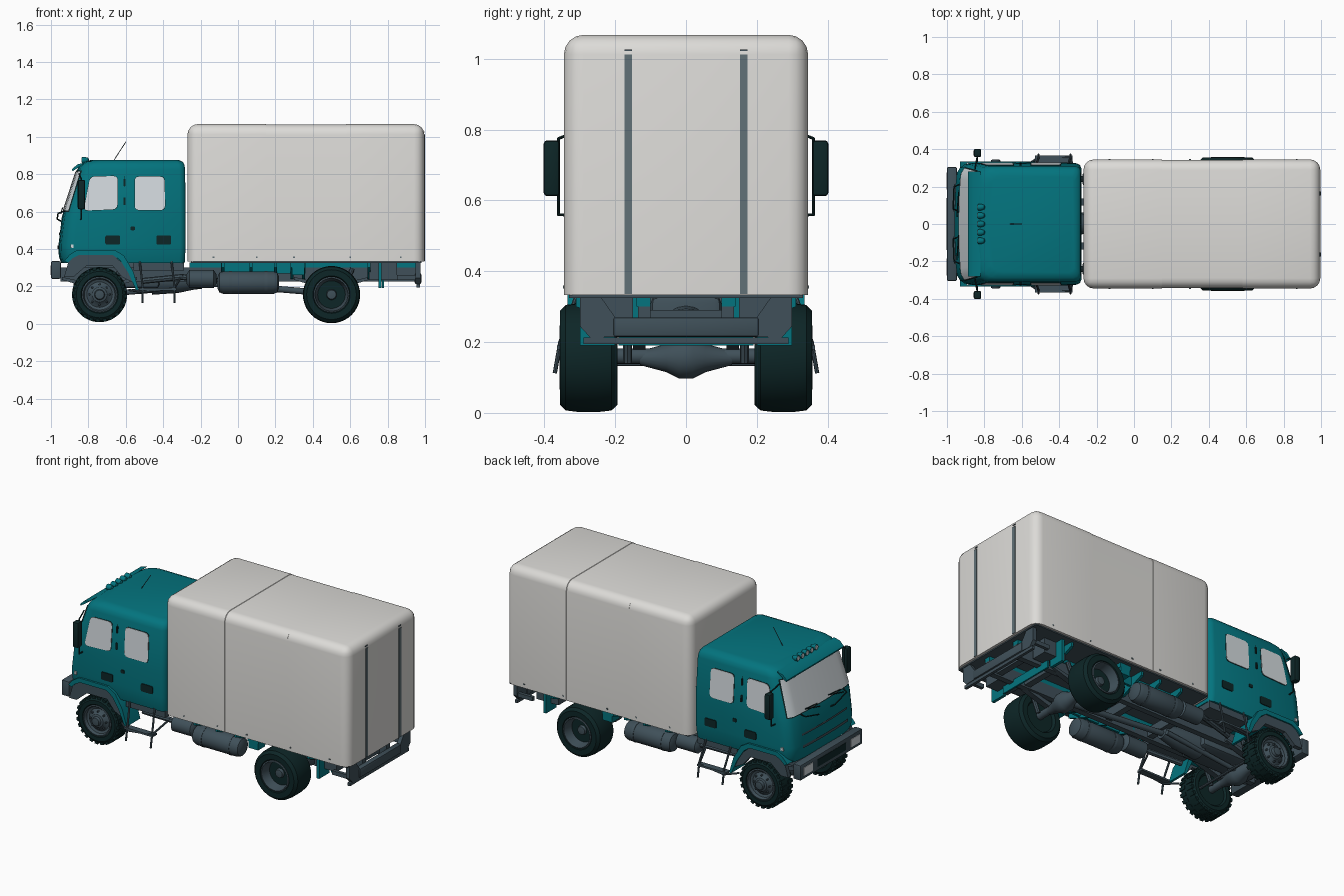
import bpy, bmesh, math
from mathutils import Matrix, Vector

if "Cube" in bpy.data.objects:
    bpy.data.objects.remove(bpy.data.objects["Cube"])

def mat(name, r, g, b):
    m = bpy.data.materials.new(name)
    m.diffuse_color = (r, g, b, 1)
    m.use_nodes = True
    m.node_tree.nodes["Principled BSDF"].inputs["Base Color"].default_value = m.diffuse_color
    return m

TEAL = mat("teal paint", 0.001, 0.175, 0.21)
GREY = mat("box light grey", 0.72, 0.71, 0.685)
SLATE = mat("slate metal", 0.05, 0.08, 0.10)
STRIP = mat("strip grey", 0.12, 0.165, 0.185)
RUBBER = mat("tyre rubber", 0.004, 0.019, 0.02)
GLASS = mat("pale glass", 0.66, 0.71, 0.74)

def finish(name, bm, m, mirror=False, angle=35):
    if mirror:
        d = bmesh.ops.duplicate(bm, geom=bm.verts[:] + bm.edges[:] + bm.faces[:])
        for v in d["geom"]:
            if isinstance(v, bmesh.types.BMVert):
                v.co.y = -v.co.y
    bmesh.ops.recalc_face_normals(bm, faces=bm.faces[:])
    me = bpy.data.meshes.new(name)
    for f in bm.faces:
        f.smooth = True
    bm.to_mesh(me)
    bm.free()
    me.set_sharp_from_angle(angle=math.radians(angle))
    me.materials.append(m)
    ob = bpy.data.objects.new(name, me)
    bpy.context.collection.objects.link(ob)
    return ob

def block(name, x0, x1, y0, y1, z0, z1, m, mirror=False, bev=0.0):
    bm = bmesh.new()
    bmesh.ops.create_cube(bm, size=1)
    for v in bm.verts:
        v.co = Vector(((x0 + x1) / 2 + v.co.x * (x1 - x0), (y0 + y1) / 2 + v.co.y * (y1 - y0),
                       (z0 + z1) / 2 + v.co.z * (z1 - z0)))
    if bev:
        bmesh.ops.bevel(bm, geom=bm.edges[:], offset=bev, segments=2, profile=0.5, affect='EDGES')
    return finish(name, bm, m, mirror)

def prism(name, pts, a, b, m, mirror=False, axis='y'):
    """Extrude an (x,z) outline along y, or a (y,z) outline along x."""
    bm = bmesh.new()
    put = (lambda p, t: (p[0], t, p[1])) if axis == 'y' else (lambda p, t: (t, p[0], p[1]))
    lo, hi = [[bm.verts.new(put(p, t)) for p in pts] for t in (a, b)]
    bm.faces.new(lo)
    bm.faces.new(hi)
    for i in range(len(pts)):
        j = (i + 1) % len(pts)
        bm.faces.new((lo[i], lo[j], hi[j], hi[i]))
    return finish(name, bm, m, mirror)

def lathe(name, prof, c, m, axis='y', mirror=False, n=32, lugs=0):
    """Spin (radius, offset) points round an axis through c."""
    bm = bmesh.new()
    rot = Matrix.Rotation(-math.pi / 2, 4, 'X') if axis == 'y' else Matrix.Rotation(math.pi / 2, 4, 'Y')
    rings = [[bm.verts.new((r * math.cos(k * math.tau / n), r * math.sin(k * math.tau / n), h))
              for k in range(n)] for r, h in prof]
    for A, B in zip(rings, rings[1:]):
        for k in range(n):
            bm.faces.new((A[k], A[(k + 1) % n], B[(k + 1) % n], B[k]))
    bm.faces.new(rings[0])
    bm.faces.new(rings[-1])
    for k in range(lugs):  # tread blocks in two staggered rows
        for s in (-1, 1):
            M = Matrix.Rotation((k + s * 0.25) * math.tau / lugs, 4, 'Z') @ Matrix.Translation((0.139, 0, s * 0.03))
            bmesh.ops.create_cube(bm, size=1, matrix=M @ Matrix.Diagonal((0.016, 0.02, 0.044, 1)))
    bm.transform(Matrix.Translation(c) @ rot)
    return finish(name, bm, m, mirror)

def tube(name, pts, r, m, mirror=False, n=8):
    bm = bmesh.new()
    P = [Vector(p) for p in pts]
    for a, b in zip(P, P[1:]):
        d = b - a
        M = Matrix.Translation((a + b) / 2) @ d.to_track_quat('Z', 'Y').to_matrix().to_4x4()
        bmesh.ops.create_cone(bm, cap_ends=True, segments=n, radius1=r, radius2=r, depth=d.length + r, matrix=M)
    return finish(name, bm, m, mirror)

# Cargo box: rounded top and uprights, slightly recessed middle panel
bm = bmesh.new()
bmesh.ops.create_cube(bm, size=1)
for v in bm.verts:
    v.co = Vector((0.363 + v.co.x * 1.266, v.co.y * 0.69, 0.70 + v.co.z * 0.735))
up = [e for e in bm.edges if max(v.co.z for v in e.verts) > 0.5]
bmesh.ops.bevel(bm, geom=up, offset=0.055, segments=4, profile=0.5, affect='EDGES')
for x in (0.149, 0.151, 0.579, 0.581):
    bmesh.ops.bisect_plane(bm, geom=bm.verts[:] + bm.edges[:] + bm.faces[:], plane_co=(x, 0, 0), plane_no=(1, 0, 0))
for v in bm.verts:
    if 0.15 < v.co.x < 0.58:
        v.co.y *= 0.995
        v.co.z -= 0.002 if v.co.z > 0.9 else 0
finish("cargo_box", bm, GREY, angle=40)
block("box_floor", -0.25, 0.98, -0.33, 0.33, 0.325, 0.334, SLATE)
block("rear_door_strip", 0.993, 1.0, 0.152, 0.174, 0.336, 1.012, STRIP, True)
block("rear_door_tick", 0.99, 0.998, 0.153, 0.173, 1.022, 1.027, SLATE, True)
for x in (-0.13, 0.1, 0.3, 0.6, 0.87):
    block("box_catch", x - 0.005, x + 0.005, 0.335, 0.347, 0.352, 0.36, STRIP, True)

# Cab: stacked plan sections (z, front x, back x, half width)
ROWS = [(0.325, -0.945, -0.285, 0.312), (0.36, -0.958, -0.283, 0.32), (0.42, -0.96, -0.28, 0.325),
        (0.57, -0.942, -0.28, 0.325), (0.61, -0.93, -0.28, 0.324), (0.825, -0.86, -0.283, 0.31),
        (0.85, -0.845, -0.286, 0.303), (0.867, -0.82, -0.296, 0.288), (0.877, -0.78, -0.32, 0.26)]

def section(z):
    for a, b in zip(ROWS, ROWS[1:]):
        if z <= b[0]:
            t = (z - a[0]) / (b[0] - a[0])
            return [p + (q - p) * t for p, q in zip(a, b)]

def front_x(z, y, r=0.07):
    _, xf, _, hw = section(z)
    k = max(0, min(r, abs(y) - hw + r))
    return xf + 0.015 * (y / hw) ** 2 + r - math.sqrt(r * r - k * k)

bm = bmesh.new()
rings = []
for z, xf, xb, hw in ROWS:
    ys = [hw * math.sin(math.radians(a)) for a in (-90, -78, -68, -58, -40, -20, 0, 20, 40, 58, 68, 78, 90)]
    pts = [(front_x(z, y), y) for y in ys]
    pts += [(xb - 0.03, hw), (xb - 0.009, hw - 0.009), (xb, hw - 0.03)]
    pts += [(xb, 0.03 - hw), (xb - 0.009, 0.009 - hw), (xb - 0.03, -hw)]
    rings.append([bm.verts.new((x, y, z)) for x, y in pts])
for A, B in zip(rings, rings[1:]):
    for i in range(len(A)):
        j = (i + 1) % len(A)
        bm.faces.new((A[i], A[j], B[j], B[i]))
bm.faces.new(rings[0])
bm.faces.new(rings[-1])
finish("cab_shell", bm, TEAL, angle=50)

def front_patch(name, z0, z1, w0, w1, m, off=0.005):
    bm = bmesh.new()
    g = [[bm.verts.new((front_x(z0 + (z1 - z0) * j / 4, (w0 + (w1 - w0) * j / 4) * i / 10) - off,
          (w0 + (w1 - w0) * j / 4) * i / 10, z0 + (z1 - z0) * j / 4)) for i in range(-10, 11)] for j in range(5)]
    for A, B in zip(g, g[1:]):
        for i in range(20):
            bm.faces.new((A[i], A[i + 1], B[i + 1], B[i]))
    ob = finish(name, bm, m)
    if ob.data.polygons[0].normal.x > 0:
        ob.data.flip_normals()

front_patch("windscreen_seal", 0.598, 0.82, 0.304, 0.287, RUBBER, 0.003)
front_patch("windscreen", 0.605, 0.815, 0.30, 0.282, GLASS, 0.006)
front_patch("grille_upper", 0.475, 0.487, 0.22, 0.22, SLATE)
front_patch("grille_lower", 0.40, 0.418, 0.22, 0.22, SLATE)

def side_patch(name, pts, m, off, cut=0.025):
    bm = bmesh.new()
    out = []
    n = len(pts)
    for i in range(n):  # rounded corners
        p, a, b = Vector(pts[i]), Vector(pts[i - 1]), Vector(pts[(i + 1) % n])
        s, e = p + (a - p).normalized() * cut, p + (b - p).normalized() * cut
        out += [s.lerp(p, t).lerp(p.lerp(e, t), t) for t in (0, 0.33, 0.67, 1)]
    f = bm.faces.new([bm.verts.new((p.x, section(p.y)[3] + off, p.y)) for p in out])
    r = bmesh.ops.extrude_face_region(bm, geom=[f])
    for v in r["geom"]:
        if isinstance(v, bmesh.types.BMVert):
            v.co.y -= 0.007
    finish(name, bm, m, True)

W1 = [(-0.825, 0.605), (-0.645, 0.613), (-0.643, 0.79), (-0.79, 0.787)]
W2 = [(-0.552, 0.608), (-0.39, 0.608), (-0.393, 0.787), (-0.552, 0.787)]
for nm, w in (("front_side_window", W1), ("rear_side_window", W2)):
    c = sum((Vector(p) for p in w), Vector((0, 0))) / 4
    side_patch(nm + "_seal", [c + (Vector(p) - c) * 1.025 for p in w], RUBBER, 0.002)
    side_patch(nm, w, GLASS, 0.004)
for x in (-0.71, -0.437):
    side_patch("door_handle", [(x, 0.424), (x + 0.08, 0.424), (x + 0.08, 0.472), (x, 0.472)], RUBBER, 0.005, 0.01)
for z in (0.635, 0.735):
    side_patch("pillar_grip", [(-0.612, z), (-0.602, z), (-0.602, z + 0.04), (-0.612, z + 0.04)], RUBBER, 0.007, 0.003)
side_patch("door_lock", [(-0.575, 0.5), (-0.55, 0.5), (-0.55, 0.52), (-0.575, 0.52)], RUBBER, 0.005, 0.006)
side_patch("door_seam", [(-0.607, 0.345), (-0.605, 0.345), (-0.605, 0.79), (-0.607, 0.79)], RUBBER, 0.001, 0.001)
block("corner_lamp", -0.895, -0.88, 0.315, 0.329, 0.405, 0.425, GLASS, True)

# Roof visor, lamps, aerial, wipers, grab handles
prism("sun_visor", [(-0.885, 0.815), (-0.83, 0.852), (-0.82, 0.862), (-0.86, 0.852), (-0.888, 0.825)], -0.28, 0.28, TEAL)
for y in (-0.09, -0.045, 0, 0.045, 0.09):
    lathe("roof_lamp", [(0.017, -0.018), (0.018, -0.005), (0.012, 0.014), (0.004, 0.019)], (-0.815, y, 0.875), TEAL, 'x', n=14)
    lathe("roof_lamp_lens", [(0.013, -0.003), (0.013, 0.003)], (-0.833, y, 0.875), GLASS, 'x', n=14)
tube("aerial", [(-0.665, 0, 0.872), (-0.60, 0, 0.972)], 0.002, SLATE)
for y in (-0.19, 0.04):
    tube("wiper", [(-0.947, y, 0.59), (-0.938, y + 0.13, 0.62), (-0.941, y + 0.02, 0.612)], 0.003, RUBBER)
tube("front_grab_bar", [(-0.94, 0.07, 0.545), (-0.967, 0.08, 0.56), (-0.962, 0.2, 0.59), (-0.935, 0.21, 0.60)], 0.004, RUBBER, True)

# Mirrors
block("mirror", -0.857, -0.817, 0.357, 0.402, 0.612, 0.77, RUBBER, True, 0.01)
tube("mirror_arm", [(-0.85, 0.295, 0.80), (-0.838, 0.36, 0.775), (-0.838, 0.36, 0.56), (-0.84, 0.32, 0.558)], 0.004, RUBBER, True)

# Front bumper and wheel arches
block("front_bumper", -1.0, -0.947, -0.305, 0.305, 0.24, 0.335, SLATE, bev=0.008)
block("headlamp", -1.003, -0.995, 0.185, 0.275, 0.262, 0.312, GLASS, True)
block("bumper_recess", -1.002, -0.99, -0.14, 0.14, 0.265, 0.31, RUBBER)
arch = [(-0.93, 0.335), (-0.90, 0.37), (-0.86, 0.395), (-0.66, 0.395), (-0.61, 0.365), (-0.56, 0.28), (-0.53, 0.18)]
inner = [(-0.545, 0.18), (-0.585, 0.27), (-0.63, 0.34), (-0.67, 0.368), (-0.85, 0.368), (-0.885, 0.35), (-0.91, 0.325)]
prism("front_mudguard", arch + inner, 0.20, 0.335, TEAL, True)
prism("arch_liner", [(-0.93, 0.25), (-0.9, 0.355), (-0.85, 0.37), (-0.67, 0.37), (-0.6, 0.31), (-0.56, 0.22),
                     (-0.62, 0.25), (-0.67, 0.31), (-0.81, 0.31), (-0.88, 0.25)], 0.30, 0.327, SLATE, True)

# Wheels and axles: front with tread blocks, rear wide and smooth
for nm, x, yc, w in (("front", -0.74, 0.268, 0.058), ("rear", 0.50, 0.275, 0.081)):
    R = 0.144 if nm == "front" else 0.153
    lathe(nm + "_tyre", [(0.09, -w * 0.8), (0.10, -w), (R - 0.02, -w), (R - 0.004, -w * 0.8), (R, -w * 0.4), (R, w * 0.4),
                         (R - 0.004, w * 0.8), (R - 0.02, w), (0.10, w), (0.09, w * 0.8), (0.088, w * 0.3)], (x, yc, 0.156),
          RUBBER, mirror=True, n=40, lugs=24 if nm == "front" else 0)
    k = 0.035 if nm == "front" else 0.0
    lathe(nm + "_rim", [(0.088, w * 0.2), (0.095, w * 0.98), (0.088, w * 1.02), (0.082, w * 0.7), (0.068, k), (0.045, k + 0.012),
                        (0.04, k + 0.02), (0.028, k + 0.024), (0.024, k + 0.04), (0.01, k + 0.042)], (x, yc, 0.156), SLATE, mirror=True)
    for a in range(8):
        t = a * math.tau / 8
        lathe(nm + "_wheel_nut", [(0.006, 0), (0.005, 0.012)], (x + 0.055 * math.cos(t), yc + k + 0.006,
              0.156 + 0.055 * math.sin(t)), SLATE, mirror=True, n=6)
    tube(nm + "_axle", [(x, -0.24, 0.16), (x, 0.24, 0.16)], 0.022, SLATE, n=14)
    lathe(nm + "_differential", [(0.02, -0.13), (0.04, -0.055), (0.058, -0.02), (0.058, 0.02), (0.04, 0.055), (0.02, 0.13)],
          (x, 0, 0.155), SLATE, n=20)
    prism(nm + "_leaf_spring", [(x - 0.2, 0.235), (x, 0.175), (x + 0.2, 0.235), (x + 0.2, 0.25), (x, 0.205), (x - 0.2, 0.25)],
          0.115, 0.15, SLATE, True)
    tube(nm + "_damper", [(x + 0.05, 0.165, 0.15), (x + 0.11, 0.165, 0.29)], 0.013, SLATE, True)

# Chassis, engine and drive line
block("chassis_rail", -0.95, 0.95, 0.10, 0.135, 0.225, 0.30, SLATE, True)
for x in (-0.9, -0.45, -0.2, 0.1, 0.32, 0.68, 0.88):
    block("cross_member", x - 0.02, x + 0.02, -0.11, 0.11, 0.235, 0.29, SLATE)
block("engine", -0.88, -0.42, -0.10, 0.10, 0.19, 0.33, SLATE, bev=0.02)
lathe("gearbox", [(0.075, -0.14), (0.065, 0), (0.04, 0.12)], (-0.32, 0, 0.23), SLATE, 'x', n=18)
tube("drive_shaft", [(-0.2, 0, 0.22), (0.46, 0, 0.165)], 0.017, SLATE, n=12)
tube("front_drive_shaft", [(-0.2, 0.05, 0.2), (-0.7, 0.03, 0.16)], 0.014, SLATE, n=12)
tube("tie_rod", [(-0.66, -0.22, 0.14), (-0.66, 0.22, 0.14)], 0.008, SLATE)
block("cab_underframe", -0.56, -0.29, 0.10, 0.30, 0.285, 0.33, SLATE, True)

# Tanks each side
lathe("fuel_tank", [(0.03, -0.165), (0.052, -0.155), (0.06, -0.135), (0.06, 0.135), (0.052, 0.155), (0.03, 0.165)],
      (0.055, 0.255, 0.22), SLATE, 'x', True, 24)
for x in (-0.04, 0.15):
    lathe("tank_band", [(0.062, -0.008), (0.062, 0.008)], (x, 0.255, 0.22), SLATE, 'x', True, 24)
lathe("air_tank", [(0.025, -0.08), (0.048, -0.065), (0.048, 0.065), (0.025, 0.08)], (-0.195, 0.24, 0.24), SLATE, 'x', True, 20)
tube("side_pipe", [(-0.5, 0.2, 0.23), (-0.3, 0.24, 0.25), (-0.12, 0.24, 0.23)], 0.016, SLATE, True)

# Teal subframe, outriggers and rear mud flaps
block("subframe_rail", -0.26, 0.95, 0.10, 0.14, 0.30, 0.327, TEAL, True)
block("subframe_skirt", -0.09, 0.36, 0.21, 0.225, 0.27, 0.327, TEAL, True)
for x in (-0.08, 0.07, 0.20, 0.29, 0.35, 0.70):
    prism("outrigger", [(0.10, 0.24), (0.16, 0.24), (0.31, 0.30), (0.31, 0.328), (0.10, 0.328)], x - 0.008, x + 0.008, TEAL, True, 'x')
block("rear_mud_flap", 0.75, 0.768, 0.20, 0.30, 0.19, 0.328, TEAL, True)
block("front_of_wheel_flap", 0.29, 0.355, 0.24, 0.31, 0.26, 0.328, TEAL, True)
block("rear_cross_plate", 0.77, 0.78, -0.19, 0.19, 0.19, 0.24, TEAL)
block("rear_side_locker", 0.70, 0.85, 0.15, 0.25, 0.235, 0.328, SLATE, True)

# Rear underrun bumper
block("rear_bumper_bar", 0.945, 0.98, -0.205, 0.205, 0.215, 0.27, SLATE, bev=0.006)
prism("rear_bumper_bracket", [(0.30, 0.334), (0.30, 0.245), (0.27, 0.212), (0.20, 0.215), (0.20, 0.27), (0.245, 0.334)],
      0.95, 0.975, SLATE, True, 'x')
block("rear_bumper_foot", 0.955, 0.972, -0.29, 0.29, 0.195, 0.213, SLATE)
block("rear_bumper_arm", 0.85, 0.96, 0.27, 0.29, 0.235, 0.26, SLATE, True)

# Cab entry steps
for x in (-0.525, -0.355):
    tube("step_leg", [(x, 0.31, 0.33), (x + 0.015, 0.355, 0.2), (x + 0.015, 0.37, 0.115)], 0.006, SLATE, True)
block("step_tread", -0.53, -0.33, 0.325, 0.365, 0.179, 0.19, SLATE, True)
tube("step_brace", [(-0.58, 0.31, 0.18), (-0.51, 0.355, 0.17), (-0.34, 0.355, 0.19), (-0.31, 0.25, 0.24)], 0.006, SLATE, True)
